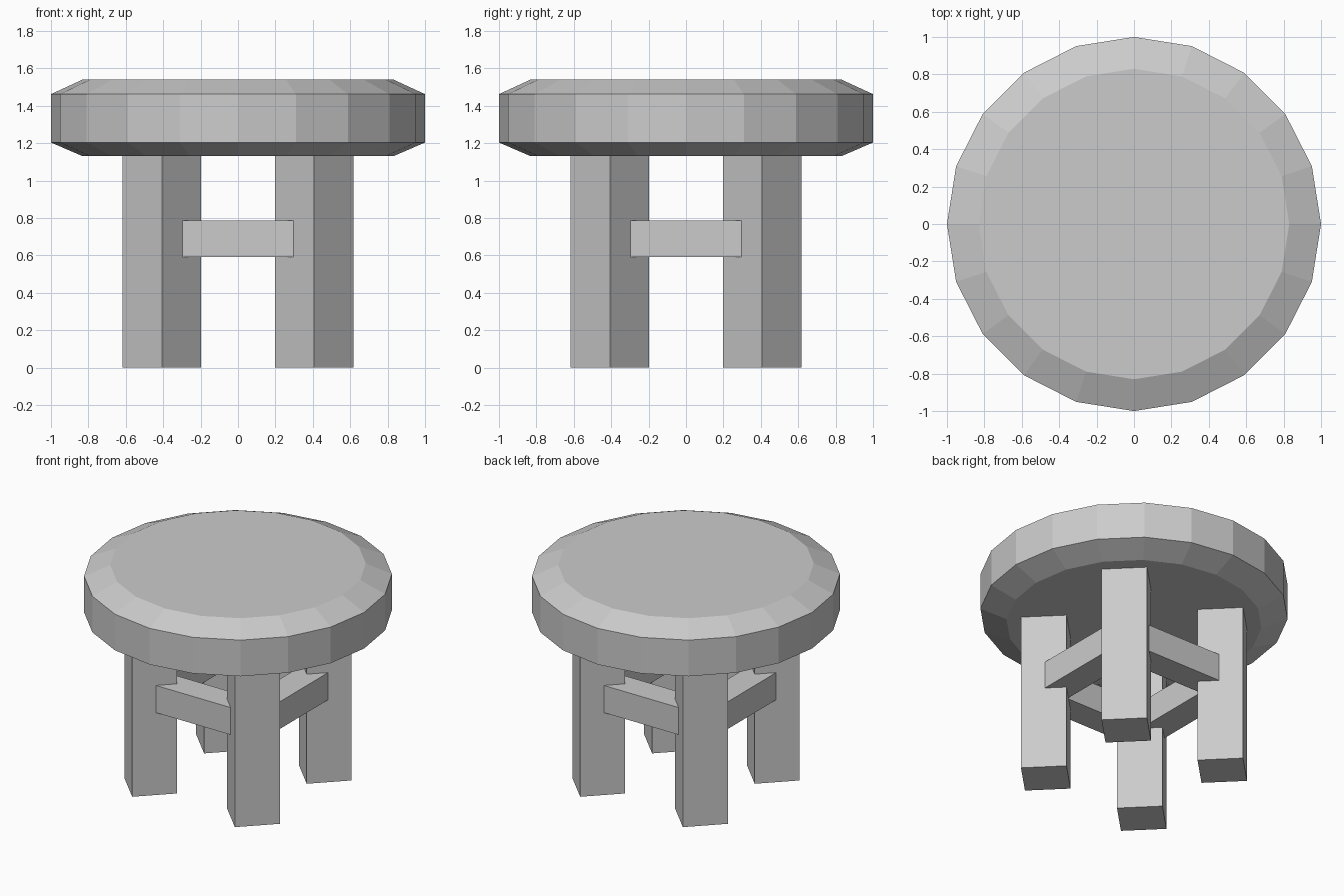
import bpy, bmesh, math
from mathutils import Matrix, Vector

if "Cube" in bpy.data.objects:
    bpy.data.objects.remove(bpy.data.objects["Cube"])


def finish(name, bm):
    bmesh.ops.recalc_face_normals(bm, faces=bm.faces)
    mesh = bpy.data.meshes.new(name)
    bm.to_mesh(mesh)
    bm.free()
    obj = bpy.data.objects.new(name, mesh)
    bpy.context.collection.objects.link(obj)
    return obj


def box(name, center, size, angle=0.0):
    bm = bmesh.new()
    bmesh.ops.create_cube(bm, size=1.0)
    bm.transform(Matrix.Translation(center)
                 @ Matrix.Rotation(angle, 4, 'Z')
                 @ Matrix.Diagonal(Vector(size).to_4d()))
    return finish(name, bm)


# Seat: 20-sided disc with chamfered rims
SIDES = 20
profile = [(0.83, 1.13), (1.0, 1.203), (1.0, 1.462), (0.83, 1.54)]
bm = bmesh.new()
rings = [[bm.verts.new((r * math.cos(math.tau * i / SIDES),
                        r * math.sin(math.tau * i / SIDES), z))
          for i in range(SIDES)] for r, z in profile]
for low, high in zip(rings, rings[1:]):
    for i in range(SIDES):
        j = (i + 1) % SIDES
        bm.faces.new((low[i], low[j], high[j], high[i]))
bm.faces.new(rings[0][::-1])
bm.faces.new(rings[-1])
finish("seat", bm)

# Legs: square posts turned 45 degrees, one per corner
OFFSET, LEG_SIDE, LEG_TOP = 0.407, 0.297, 1.13
for side, sx in (("left", -1), ("right", 1)):
    for end, sy in (("front", -1), ("back", 1)):
        box(f"{end}_{side}_leg", (sx * OFFSET, sy * OFFSET, LEG_TOP / 2),
            (LEG_SIDE, LEG_SIDE, LEG_TOP), math.radians(45))

# Stretchers: bars joining neighbouring legs, ends buried in the legs
for k, end in enumerate(("front", "right", "back", "left")):
    a = k * math.pi / 2
    box(f"{end}_stretcher",
        (OFFSET * math.sin(a), -OFFSET * math.cos(a), 0.688),
        (0.76, 0.2, 0.195), a)
